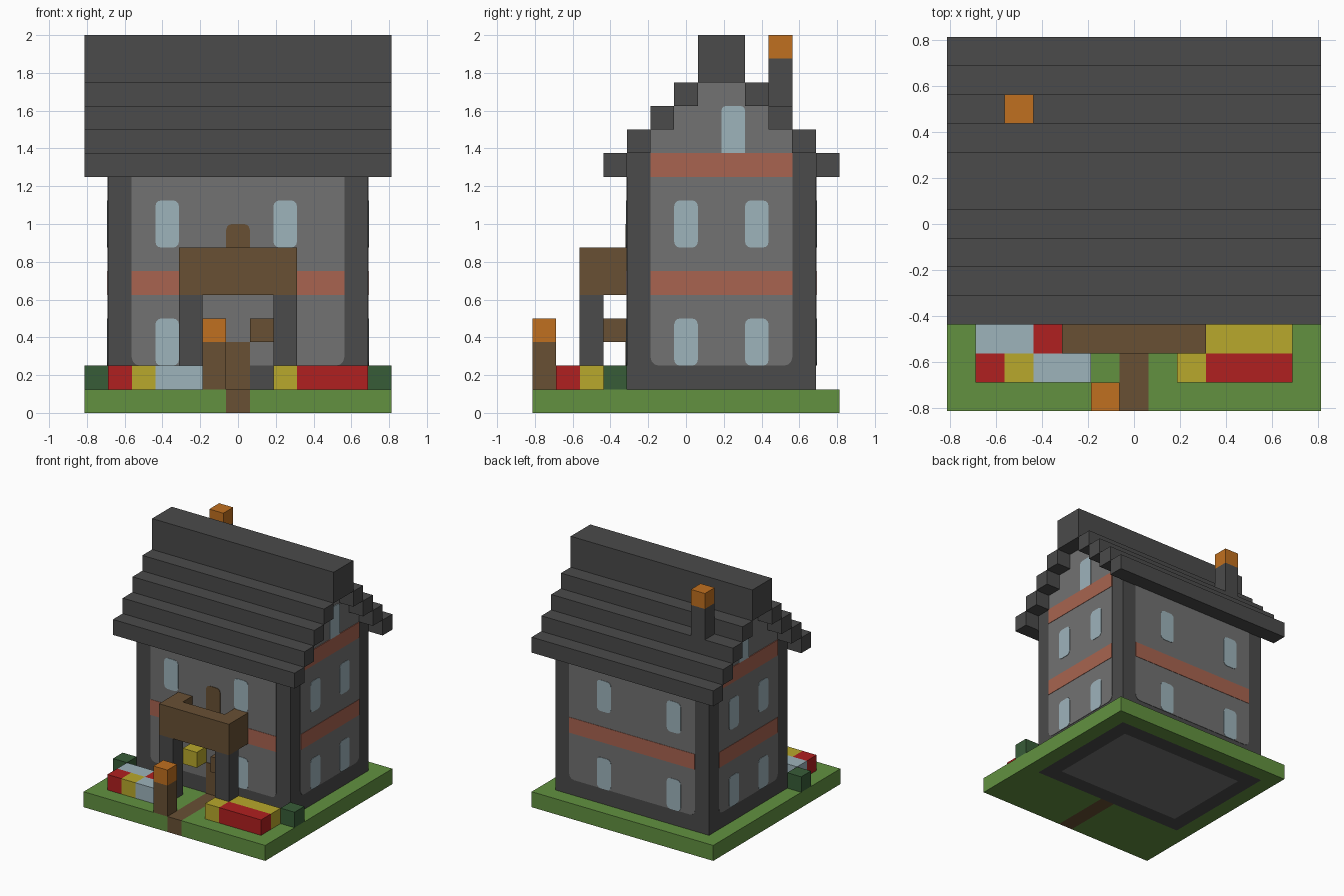
import bpy, bmesh, math
from mathutils import Vector

if "Cube" in bpy.data.objects:
    bpy.data.objects.remove(bpy.data.objects["Cube"], do_unlink=True)

U = 0.125          # block size
HALF = 6.5         # blocks from the centre to the edge


def material(name, *rgb):
    m = bpy.data.materials.new(name)
    m.use_nodes = True
    m.diffuse_color = (*rgb, 1)
    m.node_tree.nodes["Principled BSDF"].inputs["Base Color"].default_value = (*rgb, 1)
    return m


SLATE = material("dark slate", .069, .069, .069)
STONE = material("grey stone", .168, .168, .168)
BRICK = material("red brick", .392, .127, .08)
GLASS = material("pale blue", .337, .451, .497)
WOOD = material("brown wood", .138, .08, .034)
ORANGE = material("lamp orange", .527, .162, .014)
GRASS = material("grass green", .122, .283, .051)
HEDGE = material("hedge green", .039, .107, .039)
RED = material("flower red", .434, .014, .014)
YELLOW = material("flower yellow", .479, .392, .025)


def grid(i, j, k):
    return Vector(((i - HALF) * U, (j - HALF) * U, k * U))


def finish(name, bm, *mats):
    mesh = bpy.data.meshes.new(name)
    bmesh.ops.recalc_face_normals(bm, faces=bm.faces[:])
    bm.to_mesh(mesh)
    bm.free()
    for m in mats:
        mesh.materials.append(m)
    ob = bpy.data.objects.new(name, mesh)
    bpy.context.collection.objects.link(ob)
    return ob


def add_box(bm, i0, i1, j0, j1, k0, k1):
    lo, hi = grid(i0, j0, k0), grid(i1, j1, k1)
    verts = bmesh.ops.create_cube(bm, size=1)["verts"]
    bmesh.ops.scale(bm, vec=hi - lo, verts=verts)
    bmesh.ops.translate(bm, vec=(lo + hi) / 2, verts=verts)


def blocks(name, mat, *boxes):
    bm = bmesh.new()
    for b in boxes:
        add_box(bm, *b)
    return finish(name, bm, mat)


def plate(name, mat, side, u0, u1, k0, k1, thick, r_bottom=0.0, r_top=0.0):
    """Thin wall plate with optional rounded corners, in block units."""
    corners = [(u0, k0, 1, 1, r_bottom, 180), (u1, k0, -1, 1, r_bottom, 270),
               (u1, k1, -1, -1, r_top, 0), (u0, k1, 1, -1, r_top, 90)]
    outline = []
    for u, k, su, sk, r, start in corners:
        for a in ((start, start + 30, start + 60, start + 90) if r else (start,)):
            t = math.radians(a)
            outline.append((u + r * (su + math.cos(t)) if r else u,
                            k + r * (sk + math.sin(t)) if r else k))
    place, out = {
        "front": (lambda u, k: grid(u, 4, k), (0, -1, 0)),
        "back": (lambda u, k: grid(u, 12, k), (0, 1, 0)),
        "left": (lambda u, k: grid(12, u, k), (1, 0, 0)),
        "right": (lambda u, k: grid(1, u, k), (-1, 0, 0)),
    }[side]
    bm = bmesh.new()
    face = bm.faces.new([bm.verts.new(place(u, k)) for u, k in outline])
    new = bmesh.ops.extrude_face_region(bm, geom=[face])["geom"]
    moved = [g for g in new if isinstance(g, bmesh.types.BMVert)]
    bmesh.ops.translate(bm, vec=Vector(out) * thick, verts=moved)
    return finish(f"{side}_{name}", bm, mat)


# Lawn around the house, and the path set into it
blocks("lawn", GRASS, (0, 6, 0, 4, 0, 1), (7, 13, 0, 4, 0, 1), (0, 13, 12, 13, 0, 1),
       (0, 1, 4, 12, 0, 1), (12, 13, 4, 12, 0, 1))
blocks("garden_path", WOOD, (6, 7, 0, 4, 0, 1))

# House body: dark frame with a lighter floor underneath
bm = bmesh.new()
add_box(bm, 1, 12, 4, 12, 0, 11)
bmesh.ops.recalc_face_normals(bm, faces=bm.faces[:])
floor = min(bm.faces, key=lambda f: f.calc_center_median().z)
bmesh.ops.inset_region(bm, faces=[floor], thickness=U, use_even_offset=True)
floor.material_index = 1
finish("house_frame", bm, SLATE, STONE)

# Stepped gable walls
blocks("gables", STONE, *[(1, 12, 5 + s, 11 - s, 11 + s, 12 + s) for s in range(3)])

# Wall panels, brick bands and windows
for side in ("front", "back", "left", "right"):
    gable = side in ("left", "right")
    a, b = (5, 11) if gable else (2, 11)
    plate("wall_panel", STONE, side, a, b, 2, 10, .003, r_bottom=.35)
    plate("brick_band", BRICK, side, a, b, 5, 6, .006)
    for u in (6, 9) if gable else (3, 8):
        for k in (2, 7):
            plate(f"window_{u}_{k}", GLASS, side, u, u + 1, k, k + 2, .006, .25, .25)
    if gable:
        plate("upper_band", BRICK, side, a, b, 10, 11, .006)
        plate("attic_window", GLASS, side, 8, 9, 11, 13, .006, 0, .2)

# Doors
plate("door", WOOD, "front", 6, 7, 1, 3, .007)
plate("balcony_door", WOOD, "front", 6, 7, 6, 8, .007, 0, .25)

# Stepped roof and ridge
for s in range(4):
    blocks(f"roof_step_{s + 1}", SLATE, (0, 13, 3 + s, 4 + s, 10 + s, 11 + s),
           (0, 13, 12 - s, 13 - s, 10 + s, 11 + s))
blocks("roof_ridge", SLATE, (0, 13, 7, 9, 14, 16))

# Chimney
blocks("chimney", SLATE, (2, 3, 10, 11, 13, 15))
blocks("chimney_fire", ORANGE, (2, 3, 10, 11, 15, 16))

# Balcony on two posts
blocks("balcony", WOOD, (4, 9, 2, 4, 5, 6), (4, 9, 2, 3, 6, 7),
       (4, 5, 3, 4, 6, 7), (8, 9, 3, 4, 6, 7))
blocks("porch_posts", SLATE, (4, 5, 2, 3, 1, 5), (8, 9, 2, 3, 1, 5))

# Wall blocks beside the door
blocks("wall_lantern", YELLOW, (5, 6, 3, 4, 3, 4))
blocks("wall_sign", WOOD, (7, 8, 3, 4, 3, 4))

# Lamp post by the path
blocks("lamp_post", WOOD, (5, 6, 0, 1, 1, 3))
blocks("lamp_light", ORANGE, (5, 6, 0, 1, 3, 4))

# Flower beds and hedges
blocks("blue_flowers", GLASS, (1, 3, 2, 3, 1, 2), (3, 5, 1, 2, 1, 2))
blocks("red_flowers", RED, (1, 2, 1, 2, 1, 2), (3, 4, 2, 3, 1, 2), (9, 12, 1, 2, 1, 2))
blocks("yellow_flowers", YELLOW, (2, 3, 1, 2, 1, 2), (8, 9, 1, 2, 1, 2), (9, 12, 2, 3, 1, 2))
blocks("hedges", HEDGE, (0, 1, 3, 4, 1, 2), (12, 13, 3, 4, 1, 2))
